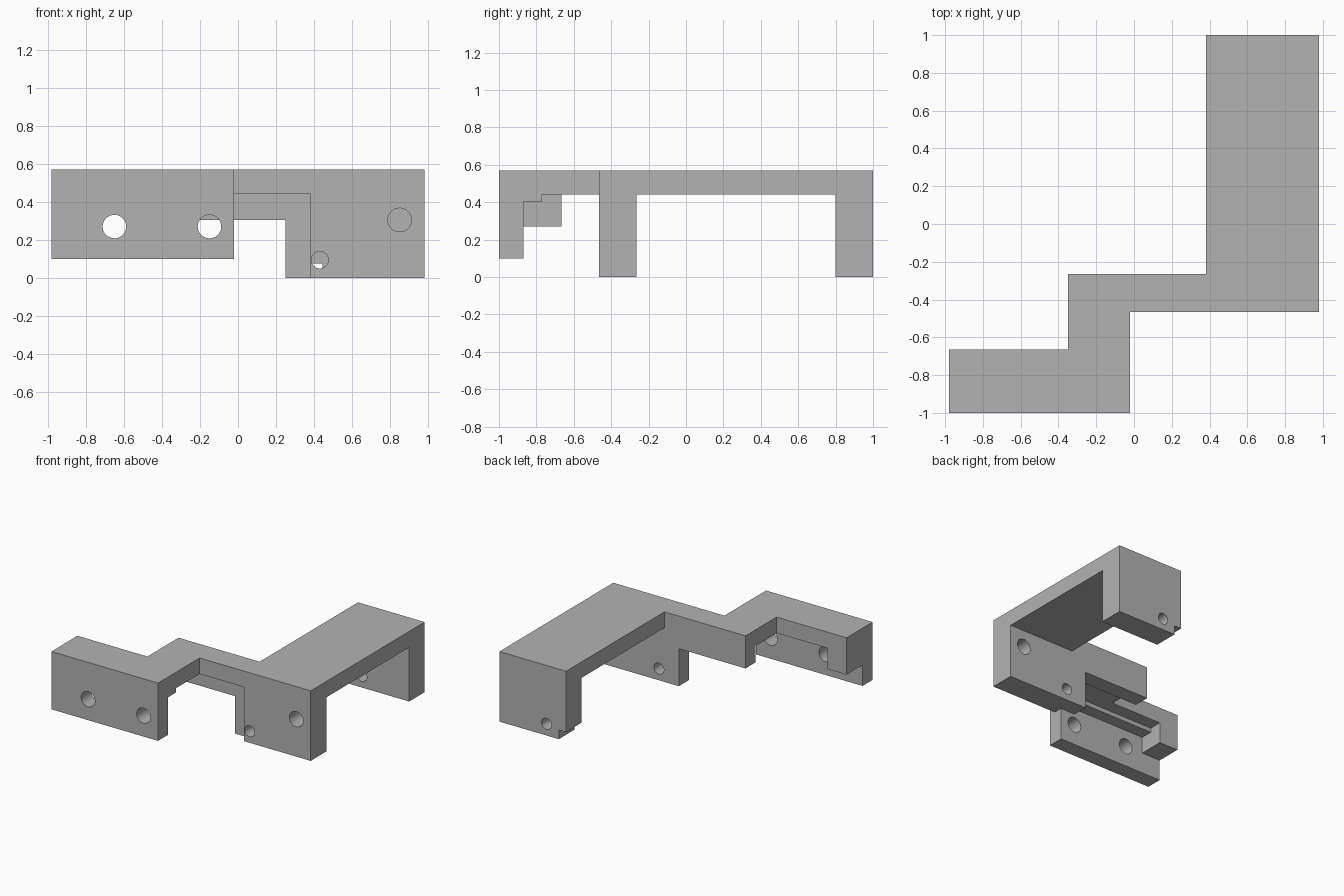
import bpy, bmesh, math
from mathutils import Matrix, Vector

cube = bpy.data.objects.get("Cube")
if cube:
    bpy.data.objects.remove(cube, do_unlink=True)

grey = bpy.data.materials.new("plain grey")
grey.use_nodes = True
grey.diffuse_color = (0.45, 0.45, 0.45, 1)
grey.node_tree.nodes["Principled BSDF"].inputs["Base Color"].default_value = grey.diffuse_color


def finish(name, bm):
    bmesh.ops.recalc_face_normals(bm, faces=bm.faces)
    mesh = bpy.data.meshes.new(name)
    bm.to_mesh(mesh)
    bm.free()
    mesh.materials.append(grey)
    obj = bpy.data.objects.new(name, mesh)
    bpy.context.collection.objects.link(obj)
    return obj


def prism(name, points, push):
    """Extrude a flat outline along a vector."""
    bm = bmesh.new()
    face = bm.faces.new([bm.verts.new(p) for p in points])
    new = bmesh.ops.extrude_face_region(bm, geom=[face])["geom"]
    bmesh.ops.translate(bm, vec=push, verts=[v for v in new if isinstance(v, bmesh.types.BMVert)])
    return finish(name, bm)


def box(name, x, y, z):
    outline = [(x[0], y[0], z[0]), (x[1], y[0], z[0]), (x[1], y[1], z[0]), (x[0], y[1], z[0])]
    return prism(name, outline, (0, 0, z[1] - z[0]))


def drill(name, x, z, radius, y):
    bm = bmesh.new()
    place = Matrix.Translation((x, sum(y) / 2, z)) @ Matrix.Rotation(math.pi / 2, 4, "X")
    bmesh.ops.create_cone(bm, cap_ends=True, segments=32, radius1=radius, radius2=radius,
                          depth=y[1] - y[0], matrix=place)
    return finish(name, bm)


def combine(target, tool, operation):
    mod = target.modifiers.new(tool.name, "BOOLEAN")
    mod.operation, mod.solver, mod.object = operation, "EXACT", tool
    bpy.context.view_layer.objects.active = target
    bpy.ops.object.modifier_apply(modifier=mod.name)
    bpy.data.objects.remove(tool, do_unlink=True)


# Shared positions
L, R, MID, INNER = -0.98, 0.98, -0.02, 0.38
UNDER, TOP, SINK = 0.44, 0.57, 0.5
STEP, BACK, FACE = -0.665, -0.265, -0.465

# Zigzag top plate
plan = [(L, -1), (MID, -1), (MID, FACE), (R, FACE), (R, 1), (INNER, 1),
        (INNER, BACK), (-0.35, BACK), (-0.35, STEP), (L, STEP)]
bracket = prism("bracket", [(x, y, UNDER) for x, y in plan], (0, 0, TOP - UNDER))

# Walls, feet and ribs, each sunk into the plate
web = [(-0.35, 0.305), (0.25, 0.305), (0.25, 0), (R, 0), (R, SINK), (-0.35, SINK)]
parts = [
    box("front_wall", (L, MID), (-1, -0.87), (0.1, SINK)),
    box("under_rib", (L, MID), (-0.9, -0.77), (0.405, SINK)),
    box("end_block", (L, -0.81), (-0.9, STEP), (0.27, SINK)),
    prism("middle_web", [(x, -0.395, z) for x, z in web], (0, BACK + 0.395, 0)),
    box("middle_foot", (INNER, R), (FACE, -0.35), (0, SINK)),
    box("rear_foot", (INNER, R), (0.8, 1), (0, SINK)),
]
for part in parts:
    combine(bracket, part, "UNION")

# Screw holes and the notch in the rear foot
cutters = [
    drill("front_hole_right", -0.65, 0.27, 0.062, (-1.1, -0.8)),
    drill("front_hole_left", -0.15, 0.27, 0.062, (-1.1, -0.8)),
    drill("middle_large_hole", 0.85, 0.305, 0.062, (-0.6, -0.1)),
    drill("middle_small_hole", 0.43, 0.095, 0.045, (-0.6, -0.1)),
    drill("rear_hole", 0.555, 0.095, 0.045, (0.7, 1.1)),
    box("rear_notch", (0.3, 0.445), (0.7, 1.1), (-0.1, 0.075)),
]
for cutter in cutters:
    combine(bracket, cutter, "DIFFERENCE")

# Merge flat regions and keep edges crisp
bm = bmesh.new()
bm.from_mesh(bracket.data)
bmesh.ops.remove_doubles(bm, verts=bm.verts, dist=0.0001)
bmesh.ops.dissolve_limit(bm, angle_limit=0.01, verts=bm.verts, edges=bm.edges)
bm.to_mesh(bracket.data)
bm.free()
bpy.ops.object.select_all(action="DESELECT")
bracket.select_set(True)
bpy.context.view_layer.objects.active = bracket
bpy.ops.object.shade_smooth_by_angle(angle=math.radians(30))
